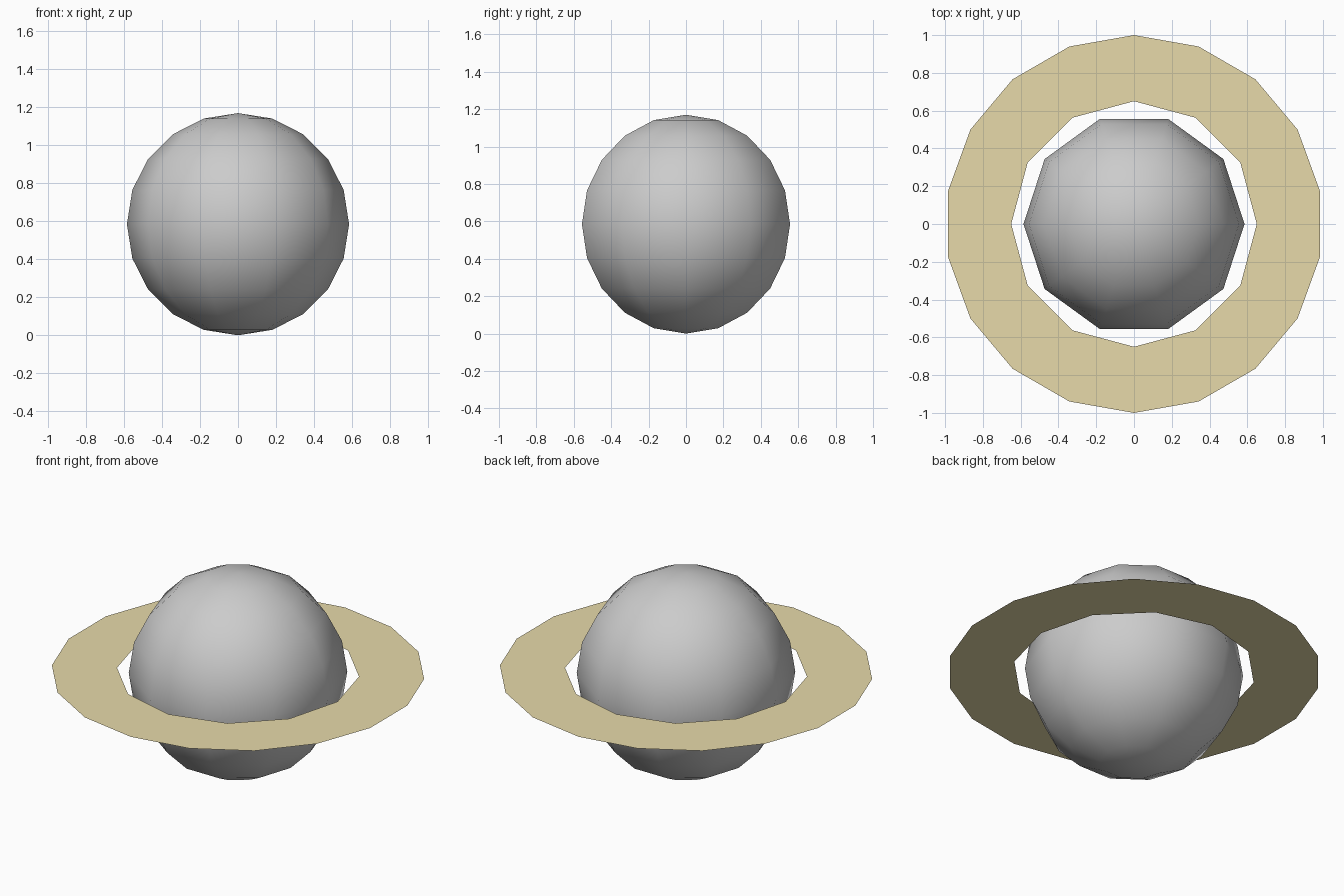
import bpy, bmesh, math
from mathutils import Matrix

if "Cube" in bpy.data.objects:
    bpy.data.objects.remove(bpy.data.objects["Cube"])

R = 0.585  # globe radius, also its centre height


def make_object(name, bm):
    mesh = bpy.data.meshes.new(name)
    bm.to_mesh(mesh)
    bm.free()
    obj = bpy.data.objects.new(name, mesh)
    bpy.context.collection.objects.link(obj)
    obj.location.z = R
    return obj


def circle_edges(bm, sides, radius):
    angles = [math.pi / 2 + 2 * math.pi * i / sides for i in range(sides)]
    vs = [bm.verts.new((radius * math.cos(a), radius * math.sin(a), 0)) for a in angles]
    return [bm.edges.new((vs[i - 1], vs[i])) for i in range(sides)]


# Globe: ten-sided, ten-ring smooth sphere with a corner turned onto the x axis
bm = bmesh.new()
bmesh.ops.create_uvsphere(bm, u_segments=10, v_segments=10, radius=R)
corner = next(v.co for v in bm.verts if math.hypot(v.co.x, v.co.y) > 0.1)
turn = -math.atan2(corner.y, corner.x)
bmesh.ops.rotate(bm, verts=bm.verts, cent=(0, 0, 0), matrix=Matrix.Rotation(turn, 3, 'Z'))
for f in bm.faces:
    f.smooth = True
make_object("globe", bm)

# Flat ring: 18-sided outer edge, 12-sided hole
bm = bmesh.new()
edges = circle_edges(bm, 18, 1.0) + circle_edges(bm, 12, 0.65)
bmesh.ops.triangle_fill(bm, edges=edges, use_beauty=True, normal=(0, 0, 1))
for f in bm.faces:
    f.normal_update()
    if f.normal.z < 0:
        f.normal_flip()
ring = make_object("ring", bm)
mat = bpy.data.materials.new("ring_tan")
mat.diffuse_color = (0.8, 0.7, 0.4, 1)
mat.use_nodes = True
mat.node_tree.nodes["Principled BSDF"].inputs["Base Color"].default_value = mat.diffuse_color
ring.data.materials.append(mat)
